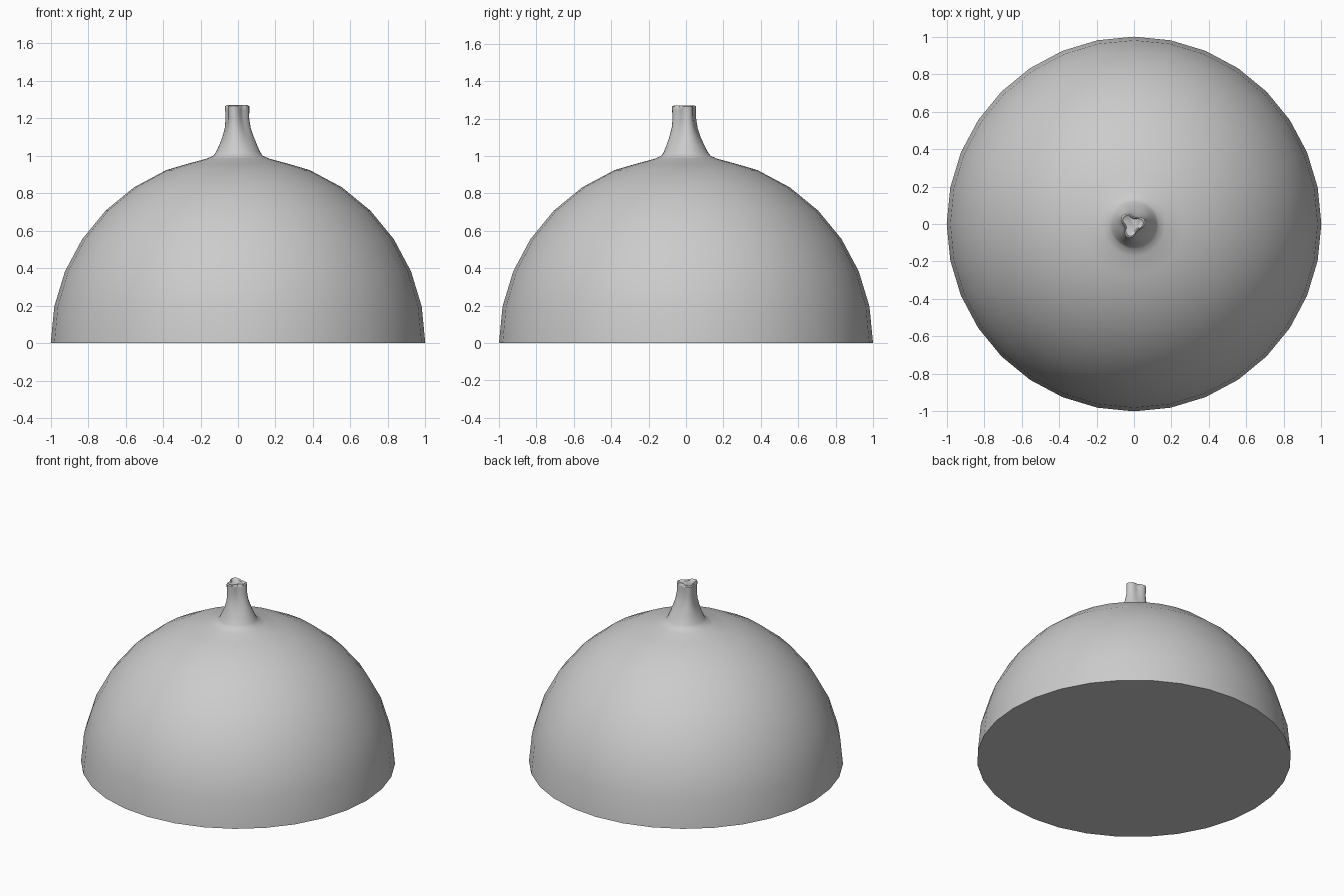
import bpy, bmesh
from math import sin, cos, pi, radians

if "Cube" in bpy.data.objects:
    bpy.data.objects.remove(bpy.data.objects["Cube"])

SIDES = 32

# Profile (radius, height, blend towards three-lobed stem tip)
profile = [(cos(radians(11.25 * k)), sin(radians(11.25 * k)), 0) for k in range(7)]
profile += [(0.27, 0.957, 0), (0.17, 0.984, 0), (0.132, 1.0, 0), (0.118, 1.02, 0.05),
            (0.1, 1.06, 0.15), (0.083, 1.1, 0.35), (0.066, 1.15, 0.6), (0.058, 1.2, 0.85),
            (0.058, 1.245, 1), (0.058, 1.265, 1), (0.05, 1.27, 1), (0.042, 1.262, 1)]

bm = bmesh.new()


def ring(r, z, t):
    verts = []
    for i in range(SIDES):
        a = 2 * pi * i / SIDES
        rr = r * (1 + 0.24 * t * cos(3 * (a - radians(135))))
        verts.append(bm.verts.new((rr * cos(a) - 0.01 * t, rr * sin(a) - 0.004 * t, z)))
    return verts


# Dome flowing into the stem, with flat caps on both ends
rings = [ring(*p) for p in profile]
for lo, hi in zip(rings, rings[1:]):
    for i in range(SIDES):
        j = (i + 1) % SIDES
        bm.faces.new((lo[i], lo[j], hi[j], hi[i]))
bm.faces.new(rings[0][::-1])
bm.faces.new(rings[-1])
bmesh.ops.recalc_face_normals(bm, faces=bm.faces)

mesh = bpy.data.meshes.new("dome_with_stem")
bm.to_mesh(mesh)
bm.free()
dome = bpy.data.objects.new("dome_with_stem", mesh)
bpy.context.collection.objects.link(dome)
bpy.context.view_layer.objects.active = dome
dome.select_set(True)
bpy.ops.object.shade_smooth_by_angle(angle=radians(50))
